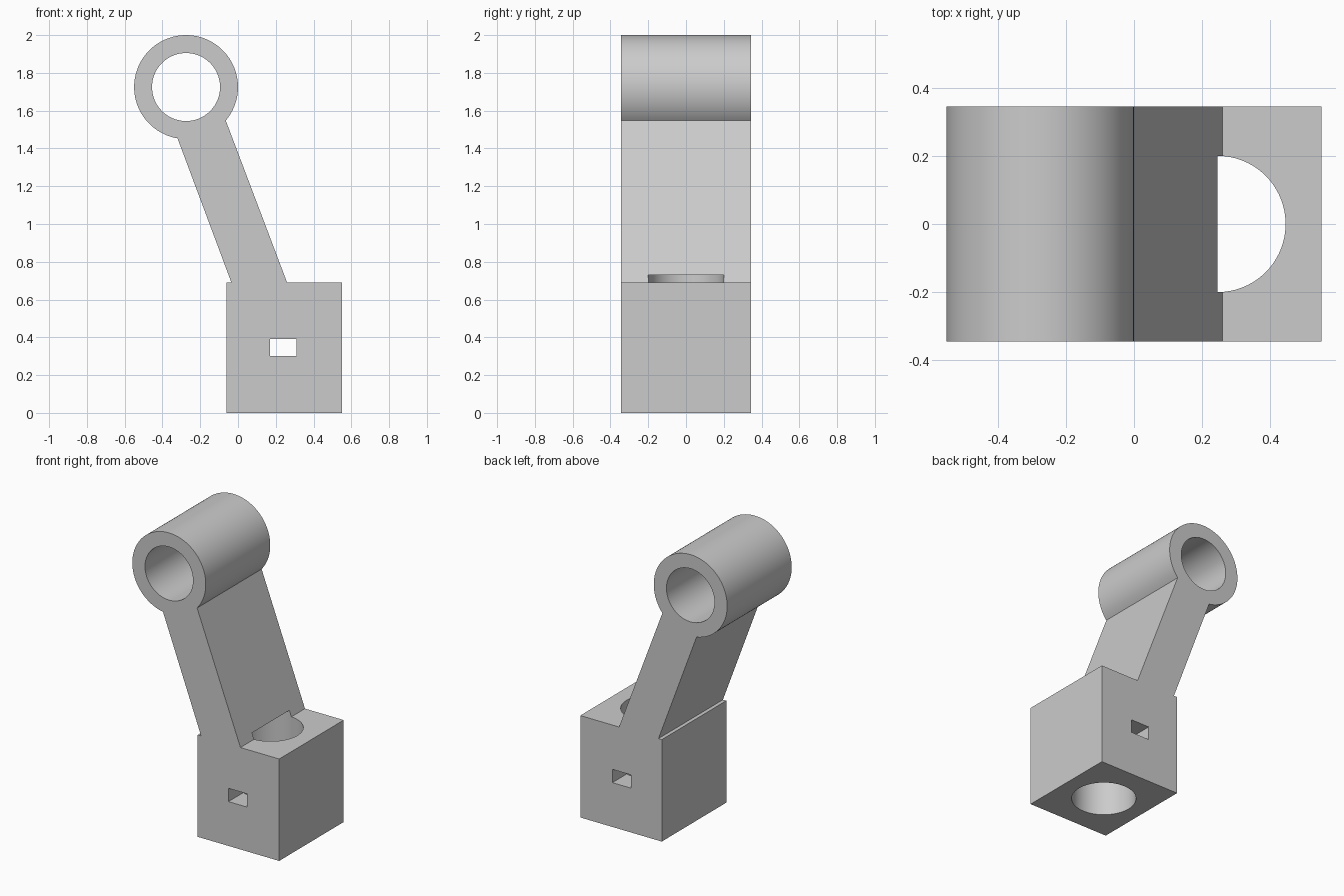
import bpy, bmesh
from math import atan2, cos, sin, tau, radians

if "Cube" in bpy.data.objects:
    bpy.data.objects.remove(bpy.data.objects["Cube"], do_unlink=True)

HALF_DEPTH = 0.345
BLOCK_LEFT, BLOCK_RIGHT, BLOCK_TOP = -0.06, 0.55, 0.69
EYE_X, EYE_Z, EYE_R, EYE_BORE = -0.275, 1.725, 0.275, 0.18
SOCKET_X, SOCKET_R, SOCKET_TOP = 0.245, 0.2, 0.73

grey = bpy.data.materials.new("plain grey")
grey.use_nodes = True
colour = (0.6, 0.6, 0.6, 1)
grey.diffuse_color = colour
grey.node_tree.nodes["Principled BSDF"].inputs["Base Color"].default_value = colour


def prism(name, outline, half_depth):
    """Extrude an x-z outline along y."""
    bm = bmesh.new()
    face = bm.faces.new([bm.verts.new((x, -half_depth, z)) for x, z in outline])
    moved = bmesh.ops.extrude_face_region(bm, geom=[face])["geom"]
    verts = [v for v in moved if isinstance(v, bmesh.types.BMVert)]
    bmesh.ops.translate(bm, verts=verts, vec=(0, 2 * half_depth, 0))
    bmesh.ops.recalc_face_normals(bm, faces=bm.faces)
    mesh = bpy.data.meshes.new(name)
    bm.to_mesh(mesh)
    bm.free()
    obj = bpy.data.objects.new(name, mesh)
    bpy.context.collection.objects.link(obj)
    mesh.materials.append(grey)
    return obj


def arc(cx, cz, r, start, end, steps):
    angles = [start + (end - start) * i / steps for i in range(steps + 1)]
    return [(cx + r * cos(a), cz + r * sin(a)) for a in angles]


def cut(target, cutter):
    cutter.hide_render = True
    mod = target.modifiers.new(cutter.name, "BOOLEAN")
    mod.operation = "DIFFERENCE"
    mod.solver = "EXACT"
    mod.object = cutter
    bpy.context.view_layer.objects.active = target
    bpy.ops.object.modifier_apply(modifier=mod.name)
    bpy.data.objects.remove(cutter, do_unlink=True)


# Body: square block, leaning arm and round eye in one outline
right_joint = atan2(1.548 - EYE_Z, -0.065 - EYE_X)
left_joint = atan2(1.455 - EYE_Z, -0.32 - EYE_X) + tau
outline = [(BLOCK_LEFT, 0), (BLOCK_RIGHT, 0), (BLOCK_RIGHT, BLOCK_TOP), (0.26, BLOCK_TOP)]
outline += arc(EYE_X, EYE_Z, EYE_R, right_joint, left_joint, 96)
outline += [(-0.035, BLOCK_TOP), (BLOCK_LEFT, BLOCK_TOP)]
body = prism("bracket_body", outline, HALF_DEPTH)

# Bore through the eye
cut(body, prism("eye_bore", arc(EYE_X, EYE_Z, EYE_BORE, 0, tau, 96)[:-1], 1))

# Rectangular slot through the block
cut(body, prism("pin_slot", [(0.17, 0.3), (0.31, 0.3), (0.31, 0.39), (0.17, 0.39)], 1))

# Upright round socket, ending just inside the arm
depth = SOCKET_TOP + 0.2
bpy.ops.mesh.primitive_cylinder_add(vertices=96, radius=SOCKET_R, depth=depth,
                                    location=(SOCKET_X, 0, SOCKET_TOP - depth / 2))
socket = bpy.context.object
socket.name = "socket_bore"
socket.data.materials.append(grey)
cut(body, socket)

# Smooth the round walls and keep the edges crisp
bpy.ops.object.select_all(action="DESELECT")
body.select_set(True)
bpy.context.view_layer.objects.active = body
bpy.ops.object.shade_smooth_by_angle(angle=radians(25))
